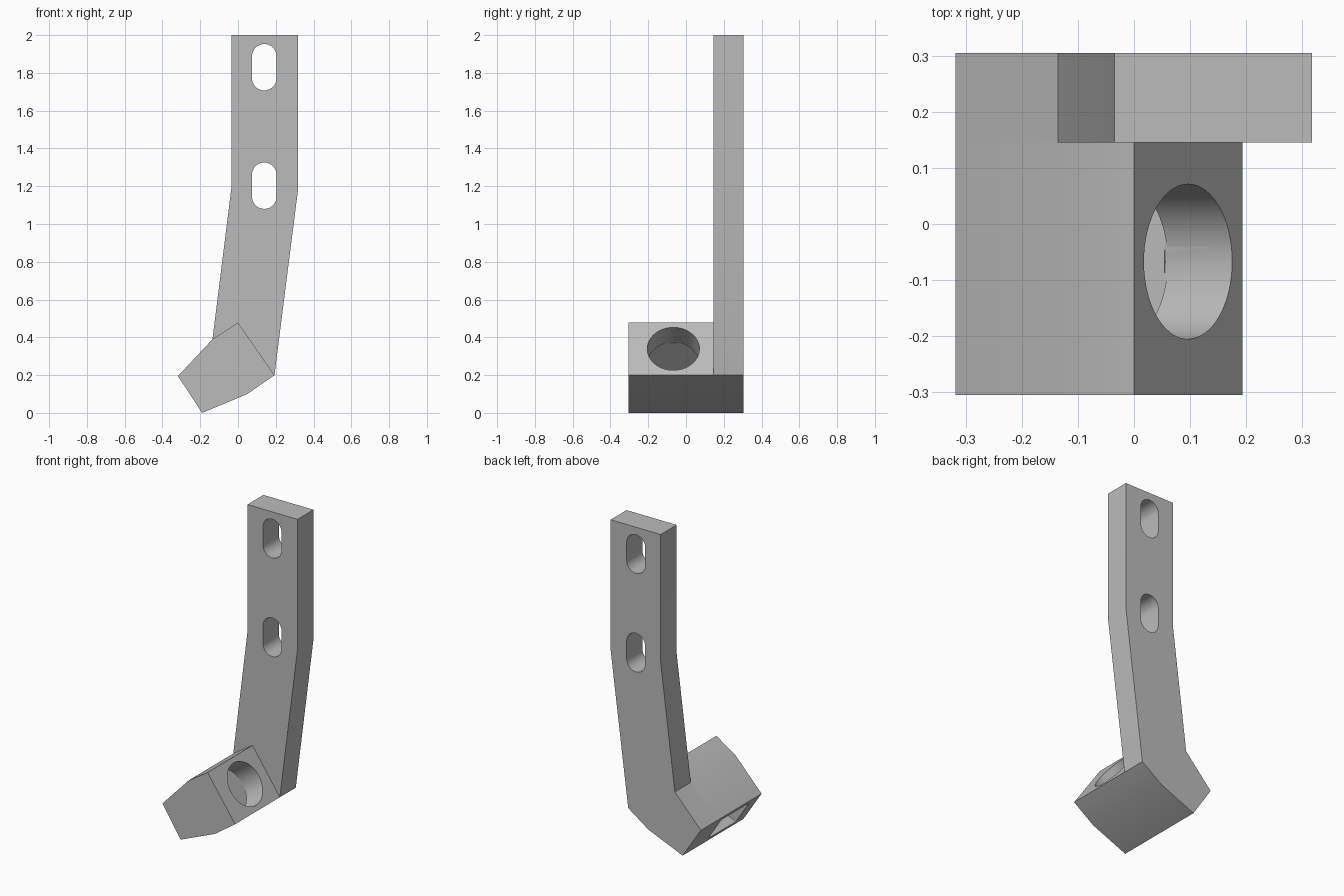
import bpy, bmesh, math
from mathutils import Vector, Matrix

old = bpy.data.objects.get("Cube")
if old:
    bpy.data.objects.remove(old, do_unlink=True)

grey = bpy.data.materials.new("plain_grey")
grey.use_nodes = True
colour = (0.5, 0.5, 0.5, 1)
grey.diffuse_color = colour
grey.node_tree.nodes["Principled BSDF"].inputs["Base Color"].default_value = colour


def make_object(name, bm):
    bmesh.ops.recalc_face_normals(bm, faces=bm.faces)
    mesh = bpy.data.meshes.new(name)
    bm.to_mesh(mesh)
    bm.free()
    obj = bpy.data.objects.new(name, mesh)
    bpy.context.collection.objects.link(obj)
    mesh.materials.append(grey)
    return obj


def prism(name, outline, y0, y1):
    """Extrude an (x, z) outline along y."""
    bm = bmesh.new()
    face = bm.faces.new([bm.verts.new((x, y0, z)) for x, z in outline])
    grown = bmesh.ops.extrude_face_region(bm, geom=[face])["geom"]
    moved = [v for v in grown if isinstance(v, bmesh.types.BMVert)]
    bmesh.ops.translate(bm, verts=moved, vec=(0, y1 - y0, 0))
    return make_object(name, bm)


def cut(target, cutter):
    mod = target.modifiers.new("cut", "BOOLEAN")
    mod.operation = "DIFFERENCE"
    mod.solver = "EXACT"
    mod.object = cutter
    bpy.context.view_layer.objects.active = target
    bpy.ops.object.modifier_apply(modifier=mod.name)
    bpy.data.objects.remove(cutter, do_unlink=True)


FRONT, STEP, BACK = -0.305, 0.145, 0.305
# Lower outline shared by the arm foot and the socket block
foot = [(0.193, 0.2), (0.05, 0.1), (-0.19, 0), (-0.318, 0.195), (-0.135, 0.39)]

# Bent flat arm
arm = prism("support_arm", [(-0.035, 1.19), (-0.035, 2), (0.317, 2), (0.317, 1.175)] + foot,
            STEP, BACK)

# Two rounded slots through the arm
radius, reach = 0.065, 0.058
for height in (1.203, 1.83):
    slot = []
    for side in (1, -1):
        for i in range(17):
            a = math.pi * i / 16
            slot.append((0.139 + side * radius * math.cos(a),
                         height + side * (reach + radius * math.sin(a))))
    cut(arm, prism("slot_cutter", slot, 0, 0.5))

# Tilted socket block
block = prism("socket_block", [(0, 0.478)] + foot, FRONT, STEP)

# Frame of the socket: the axis runs into the block from its upper right face
axis = Vector((-0.821, 0, -0.571)).normalized()
across = Vector((0, 1, 0))
rise = axis.cross(across)
if rise.z < 0:
    rise.negate()
mouth = Vector((0.096, -0.067, 0.339))
bore_radius, bore_depth = 0.138, 0.14

# Tapered square pocket opening at the far end
bm = bmesh.new()
rings = []
for depth, half in ((bore_depth, 0.136), (0.5, 0.072)):
    rings.append([bm.verts.new(mouth + axis * depth + across * (sx * bore_radius) + rise * (sz * half))
                  for sx, sz in ((-1, -1), (1, -1), (1, 1), (-1, 1))])
for ring in rings:
    bm.faces.new(ring)
for i in range(4):
    j = (i + 1) % 4
    bm.faces.new((rings[0][i], rings[0][j], rings[1][j], rings[1][i]))
cut(block, make_object("pocket_cutter", bm))

# Round bore from the upper right face
bm = bmesh.new()
length = bore_depth + 0.105
centre = mouth + axis * (length / 2 - 0.1)
turn = axis.to_track_quat("Z", "Y").to_matrix().to_4x4()
bmesh.ops.create_cone(bm, cap_ends=True, segments=64, radius1=bore_radius, radius2=bore_radius,
                      depth=length, matrix=Matrix.Translation(centre) @ turn)
cut(block, make_object("bore_cutter", bm))

# Smooth the round walls, keep every edge sharp
for obj in (arm, block):
    bpy.ops.object.select_all(action="DESELECT")
    obj.select_set(True)
    bpy.context.view_layer.objects.active = obj
    bpy.ops.object.shade_smooth_by_angle(angle=math.radians(15))
